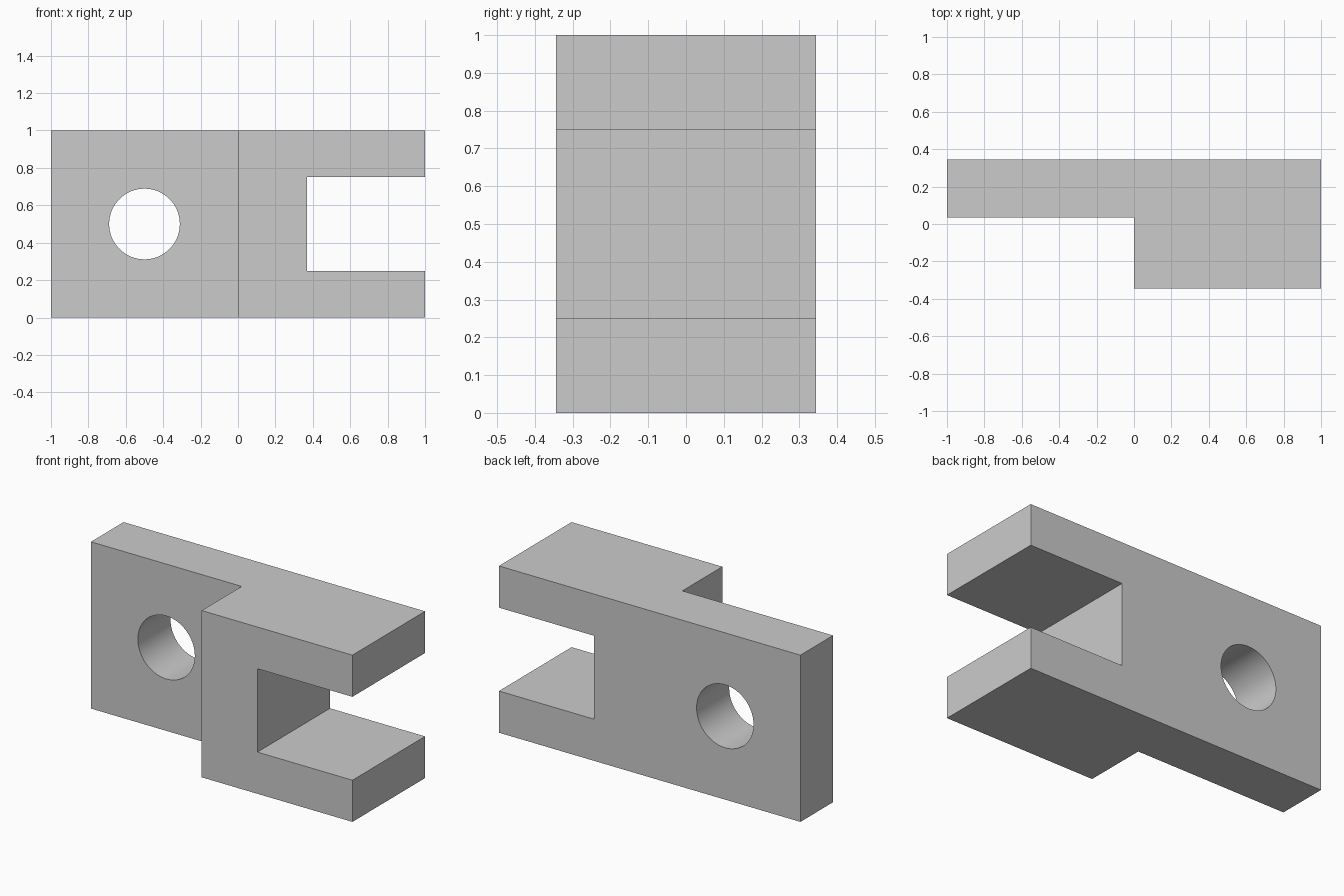
import bpy, bmesh, math

if "Cube" in bpy.data.objects:
    bpy.data.objects.remove(bpy.data.objects["Cube"])

HALF_Y = 0.344    # half of the overall depth
STEP_Y = 0.035    # front face of the thin plate


def extrude_profile(name, points, offset):
    """Solid made by sweeping a flat profile along an offset vector."""
    bm = bmesh.new()
    face = bm.faces.new([bm.verts.new(p) for p in points])
    swept = bmesh.ops.extrude_face_region(bm, geom=[face])["geom"]
    bmesh.ops.translate(bm, vec=offset,
                        verts=[v for v in swept if isinstance(v, bmesh.types.BMVert)])
    bmesh.ops.recalc_face_normals(bm, faces=bm.faces)
    mesh = bpy.data.meshes.new(name)
    bm.to_mesh(mesh)
    bm.free()
    obj = bpy.data.objects.new(name, mesh)
    bpy.context.collection.objects.link(obj)
    return obj


def cut(target, cutter):
    """Subtract the cutter from the target, then discard the cutter."""
    bpy.context.view_layer.objects.active = target
    mod = target.modifiers.new("cut", 'BOOLEAN')
    mod.operation = 'DIFFERENCE'
    mod.solver = 'EXACT'
    mod.object = cutter
    bpy.ops.object.modifier_apply(modifier=mod.name)
    bpy.data.objects.remove(cutter)


# Stepped body: thin plate on the left, thick block on the right
outline = [(-1, STEP_Y), (0, STEP_Y), (0, -HALF_Y),
           (1, -HALF_Y), (1, HALF_Y), (-1, HALF_Y)]
body = extrude_profile("stepped_bracket", [(x, y, 0) for x, y in outline], (0, 0, 1))

# Open slot forming the fork
slot = [(0.37, 0.25), (1.2, 0.25), (1.2, 0.75), (0.37, 0.75)]
cut(body, extrude_profile("slot_cutter", [(x, -1, z) for x, z in slot], (0, 2, 0)))

# Round hole through the plate
bpy.ops.mesh.primitive_cylinder_add(vertices=64, radius=0.189, depth=2,
                                    location=(-0.5, 0, 0.5),
                                    rotation=(math.pi / 2, 0, 0))
cut(body, bpy.context.object)

# Smooth hole wall, sharp edges elsewhere
bpy.ops.object.select_all(action='DESELECT')
body.select_set(True)
bpy.context.view_layer.objects.active = body
bpy.ops.object.shade_smooth_by_angle(angle=math.radians(30))
